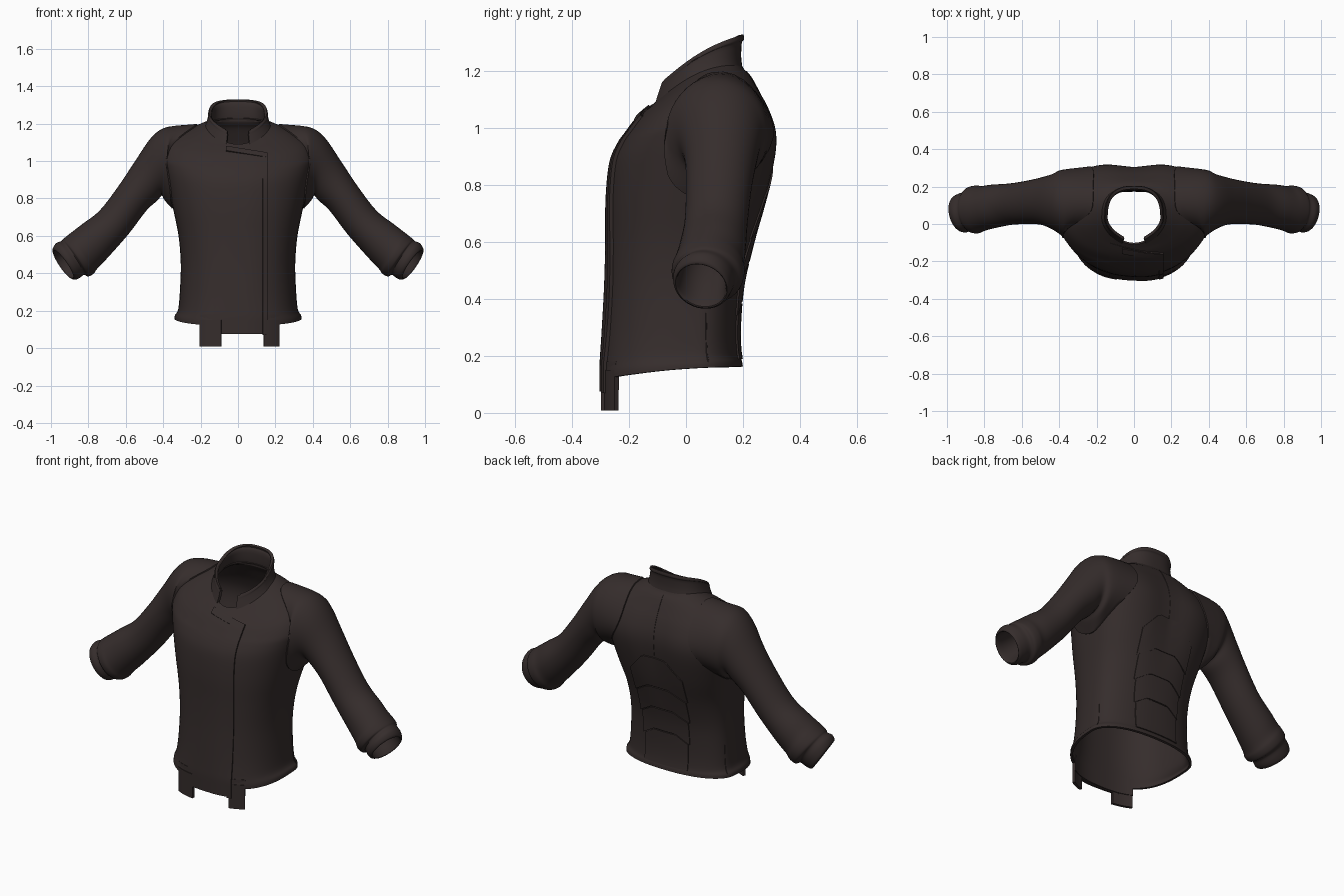
import bpy, bmesh, math
from mathutils import Vector
from mathutils.bvhtree import BVHTree

cube = bpy.data.objects.get("Cube")
if cube:
    bpy.data.objects.remove(cube)

leather = bpy.data.materials.new("dark_brown_leather")
leather.use_nodes = True
COLOUR = (0.036, 0.026, 0.025, 1)
leather.diffuse_color = COLOUR
bsdf = leather.node_tree.nodes["Principled BSDF"]
bsdf.inputs["Base Color"].default_value = COLOUR
bsdf.inputs["Roughness"].default_value = 0.7


def finish(obj):
    """Apply modifiers, then smooth while keeping sharp edges."""
    bpy.ops.object.select_all(action='DESELECT')
    obj.select_set(True)
    bpy.context.view_layer.objects.active = obj
    bpy.ops.object.convert(target='MESH')
    bpy.ops.object.shade_smooth_by_angle(angle=math.radians(40))


def loft(name, rings, closed=True, thick=0.0, mirror=False, skip=None):
    """Skin a list of equal-length point rows into a surface."""
    bm = bmesh.new()
    rows = [[bm.verts.new(p) for p in ring] for ring in rings]
    n = len(rows[0])
    for low, high in zip(rows, rows[1:]):
        for j in range(n if closed else n - 1):
            k = (j + 1) % n
            quad = (low[j], low[k], high[k], high[j])
            centre = sum((v.co for v in quad), Vector()) / 4
            if not (skip and skip(centre)):
                bm.faces.new(quad)
    loose = [v for v in bm.verts if not v.link_faces]
    bmesh.ops.delete(bm, geom=loose, context='VERTS')
    mesh = bpy.data.meshes.new(name)
    bm.to_mesh(mesh)
    tree = BVHTree.FromBMesh(bm)
    bm.free()
    obj = bpy.data.objects.new(name, mesh)
    bpy.context.collection.objects.link(obj)
    mesh.materials.append(leather)
    if thick:
        mod = obj.modifiers.new("thickness", 'SOLIDIFY')
        mod.thickness = thick
        mod.offset = -1
    if mirror:
        mod = obj.modifiers.new("mirror", 'MIRROR')
        mod.use_mirror_merge = False
    finish(obj)
    return tree


def densify(rings, steps):
    """Catmull-Rom interpolation between rings."""
    out = []
    last = len(rings) - 1
    for i in range(last):
        a, b, c, d = (rings[max(0, min(last, i + k))] for k in (-1, 0, 1, 2))
        for s in range(steps):
            t = s / steps
            out.append([0.5 * (2 * q + (r - p) * t + (2 * p - 5 * q + 4 * r - w) * t * t
                               + (3 * q - p - 3 * r + w) * t ** 3)
                        for p, q, r, w in zip(a, b, c, d)])
    return out + [rings[-1]]


def body_ring(zf, zb, hw, yf, yb, front=2.5, back=2.3, groove=0.0, crown=0.0, n=72):
    """Rounded cross-section, tilted from front height to back height."""
    ring = []
    yc = 0.03
    for i in range(n):
        a = 2 * math.pi * i / n
        c, s = math.cos(a), math.sin(a)
        power = back if s > 0 else front
        x = hw * math.copysign(abs(c) ** (2 / power), c)
        y = yc + (yb - yc if s > 0 else yc - yf) * math.copysign(abs(s) ** (2 / power), s)
        t = (y - yf) / (yb - yf)
        z = zf + (zb - zf) * t + crown * math.sin(math.pi * t)
        if s > 0:
            y -= groove * math.exp(-(x / 0.1) ** 2)
        ring.append(Vector((x, y, z)))
    return ring


# Torso shell
torso_rows = [
    (.12, .163, .34, -.298, .20, 2.6, 2.3, 0, .01), (.145, .18, .337, -.298, .197, 2.6, 2.3, 0, .01),
    (.20, .21, .32, -.294, .19, 2.6), (.30, .30, .311, -.288, .187), (.45, .45, .306, -.28, .20),
    (.60, .60, .318, -.276, .24, 2.5, 2.4, .005), (.75, .75, .348, -.275, .285, 2.4, 2.8, .012),
    (.88, .90, .378, -.262, .32, 2.3, 3.1, .02), (.95, .99, .395, -.232, .322, 2.3, 3.1, .02),
    (.985, 1.07, .402, -.207, .295, 2.2, 2.9, .012),
    (1.025, 1.135, .37, -.178, .258, 2.1, 2.6, .005, .015),
    (1.055, 1.185, .295, -.15, .225, 2, 2.4, 0, .025),
    (1.072, 1.21, .225, -.13, .202, 1.9, 2.4, 0, .032),
    (1.09, 1.235, .165, -.11, .19, 1.8, 2.4, 0, .032)]
body = loft("torso", densify([body_ring(*r) for r in torso_rows], 4), thick=0.014)

# Stand collar, open at the throat
collar_rows = [
    (1.065, 1.215, .18, -.128, .198, .035), (1.095, 1.25, .167, -.118, .194, .032),
    (1.125, 1.30, .158, -.107, .196, .03), (1.14, 1.312, .16, -.102, .204, .028),
    (1.155, 1.33, .154, -.095, .202, .025)]
loft("collar", densify([body_ring(*r[:5], 1.7, 2.6, 0, r[5]) for r in collar_rows], 3),
     thick=0.016, skip=lambda c: c.y < 0 and abs(c.x) < 0.063)


def on_body(x, z, side, lift):
    """Point on the torso at x, z; side -1 is the front, 1 the back."""
    zc = max(z, 0.17)
    hit = body.ray_cast(Vector((x, side * 2, zc)), Vector((0, -side, 0)))[0]
    if hit is None:
        hit = body.find_nearest(Vector((x, side * 0.3, zc)))[0]
    return Vector((x, hit.y + side * lift, z))


def panel(name, x0, x1, low, high, side, lift, thick, nx=16, nz=24):
    """Patch laid on the torso; low, high and lift are functions of x."""
    rows = []
    for j in range(nz + 1):
        row = []
        for i in range(nx + 1):
            u = i / nx if side < 0 else 1 - i / nx
            x = x0 + (x1 - x0) * u
            z = low(x) + (high(x) - low(x)) * j / nz
            row.append(on_body(x, z, side, lift(x)))
        rows.append(row)
    loft(name, rows, closed=False, thick=thick)


def const(v):
    return lambda x: v


# Overlapping front flap with its raised edge bands and hem tabs
def flap_top(x):
    return 1.083 - 0.16 * (x + 0.07)


panel("front_flap", -.13, .155, const(.075), flap_top, -1,
      lambda x: .001 + .009 * min(1, (x + .13) / .2), .012, nz=48)
panel("flap_edge_band", .133, .158, const(.07), flap_top, -1, const(.014), .012, nx=4, nz=48)
panel("flap_top_band", -.065, .158, lambda x: flap_top(x) - .025, flap_top, -1, const(.014), .012, nz=3)
panel("front_hem", -.205, .22, const(.08), const(.18), -1, const(.002), .016, nz=4)
panel("right_hem_tab", -.205, -.09, const(.008), const(.15), -1, const(.006), .016, nx=6, nz=6)
panel("left_hem_tab", .14, .222, const(.008), const(.15), -1, const(.006), .016, nx=6, nz=6)


# Ribbed back protector: four arched segments
def arch(x, z):
    return z + 0.06 * min(1, (0.17 - abs(x)) / 0.1)


levels = [.19, .33, .47, .61]
for k, z in enumerate(levels):
    half = .14 + .01 * k
    if k < 3:
        top = lambda x, z=levels[k + 1]: arch(x, z) - 0.006
    else:
        top = lambda x: .86 - 1.1 * max(0, abs(x) - 0.075)
    base = const(z) if k == 0 else (lambda x, z=z: arch(x, z))
    panel("back_segment_%d" % (k + 1), -half, half, base, top, 1, const(.006), .012, nz=8)


def on_side(p, lift):
    """Nearest point on the torso, raised along its normal."""
    hit, normal = body.find_nearest(p)[:2]
    return hit + normal * lift


# Sewn seams as fine piping
def seam(name, points, mirror=False):
    curve = bpy.data.curves.new(name, 'CURVE')
    curve.dimensions = '3D'
    curve.bevel_depth = 0.003
    curve.bevel_resolution = 1
    line = curve.splines.new('POLY')
    line.points.add(len(points) - 1)
    for p, co in zip(line.points, points):
        p.co = (*co, 1)
    curve.materials.append(leather)
    obj = bpy.data.objects.new(name, curve)
    bpy.context.collection.objects.link(obj)
    if mirror:
        obj.modifiers.new("mirror", 'MIRROR')
    finish(obj)


seam("spine_seam", [on_body(0, .86 + .02 * i, 1, -.001) for i in range(18)])
seam("side_seam", [on_side(Vector((.33, .08, .18 + .03 * i)), -.001) for i in range(7)], mirror=True)

# Sleeves: cap sewn onto the torso, bent arm, rolled cuff, turned-in lining
ANGLES = [2 * math.pi * i / 40 for i in range(40)]
# Armhole seam from the back over the shoulder to the front and underarm
armhole = [[Vector(p)] for p in (
    (.23, .30, 1.0), (.215, .22, 1.14), (.23, .07, 1.19), (.36, -.03, 1.09),
    (.395, -.082, .95), (.375, -.055, .81), (.362, .07, .745), (.32, .2, .83))]
armhole = [r[0] for r in densify(armhole[-2:] + armhole + armhole[:2], 5)[10:50]]


def cap_ring(lift):
    return [on_side(p, lift) for p in armhole]


def arm_ring(tx, tz, bx, bz, y0, y1, tilt=0.0):
    """Ellipse across the arm; tilt pulls its front edge back along the arm."""
    top, bottom = Vector((tx, 0, tz)), Vector((bx, 0, bz))
    mid = (top + bottom) / 2 + Vector((0, (y0 + y1) / 2, 0))
    depth = Vector((0, (y1 - y0) / 2, 0)) + Vector((.8, 0, -.6)) * tilt
    return [mid + (top - bottom) / 2 * math.sin(a) + depth * math.cos(a) for a in ANGLES]


arm_rows = [
    (.375, 1.183, .392, .79, -.066, .29), (.46, 1.13, .408, .815, -.03, .268),
    (.55, 1.0, .43, .79, -.005, .25), (.64, .865, .49, .735, 0, .232),
    (.74, .735, .585, .61, -.005, .217), (.83, .665, .695, .485, -.025, .21),
    (.878, .628, .752, .425, -.04, .203), (.908, .605, .772, .398, -.05, .206, .005),
    (.935, .583, .80, .383, -.048, .198, .01), (.945, .572, .822, .392, -.034, .176, .012),
    (.973, .56, .85, .373, -.045, .165, .016), (.99, .53, .872, .367, -.042, .152, .02),
    (.97, .525, .877, .384, -.03, .14, .02), (.88, .59, .79, .47, -.01, .15, .01),
    (.80, .65, .70, .54, .01, .18)]
sleeve = densify([cap_ring(.007)] + [arm_ring(*r) for r in arm_rows], 4)
loft("sleeves", [cap_ring(-.008)] + sleeve, mirror=True)
